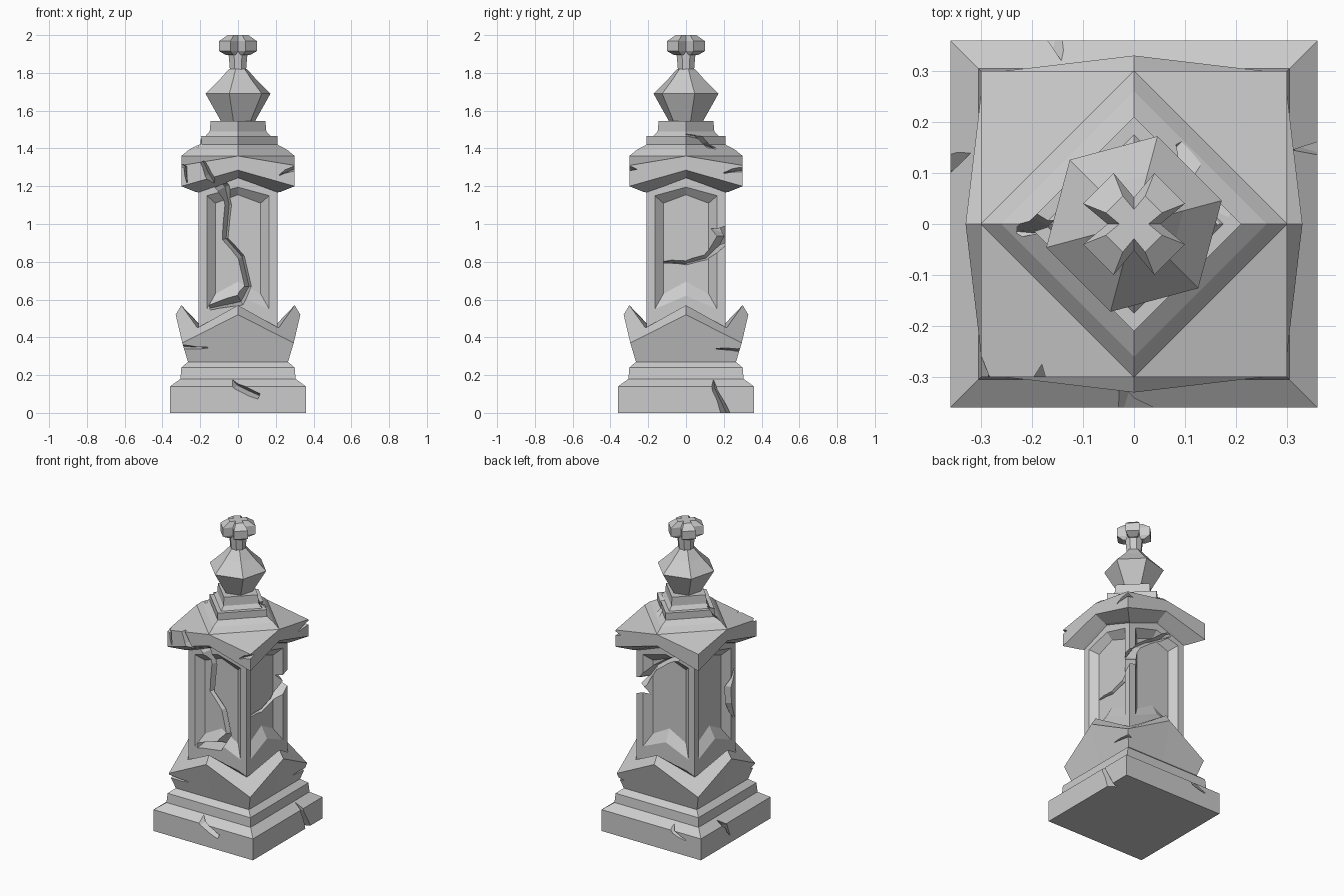
import bpy, bmesh, math
from mathutils import Matrix, Vector

if "Cube" in bpy.data.objects:
    bpy.data.objects.remove(bpy.data.objects["Cube"])


def loft(name, rings, k=0):
    """Closed solid through rings of points, turned k quarter turns about z."""
    bm = bmesh.new()
    loops = [[bm.verts.new(p) for p in r] for r in rings]
    n = len(loops[0])
    for a, b in zip(loops, loops[1:]):
        for i in range(n):
            j = (i + 1) % n
            bm.faces.new((a[i], a[j], b[j], b[i]))
    bm.faces.new(loops[0][::-1])
    bm.faces.new(loops[-1])
    bmesh.ops.remove_doubles(bm, verts=bm.verts, dist=1e-5)
    bmesh.ops.recalc_face_normals(bm, faces=bm.faces)
    bmesh.ops.rotate(bm, verts=bm.verts, matrix=Matrix.Rotation(k * math.pi / 2, 3, 'Z'))
    me = bpy.data.meshes.new(name)
    bm.to_mesh(me)
    bm.free()
    ob = bpy.data.objects.new(name, me)
    bpy.context.collection.objects.link(ob)
    return ob


def gabled(name, specs):
    """Square tiers: each is (corner half width, corner z, side middle distance, middle z)."""
    rings = []
    for c, zc, m, zm in specs:
        ring = []
        for k in range(4):
            rot = Matrix.Rotation(k * math.pi / 2, 3, 'Z')
            ring += [rot @ Vector((-c, -c, zc)), rot @ Vector((0, -m, zm))]
        rings.append(ring)
    return loft(name, rings)


def turned(name, specs, sides, phase):
    """Faceted turning from (radius, z) pairs."""
    return loft(name, [[(r * math.cos(phase + i * math.tau / sides),
                         r * math.sin(phase + i * math.tau / sides), z)
                        for i in range(sides)] for r, z in specs])


def cut(target, cutter):
    mod = target.modifiers.new("cut", 'BOOLEAN')
    mod.operation, mod.solver, mod.object = 'DIFFERENCE', 'EXACT', cutter
    bpy.context.view_layer.objects.active = target
    bpy.ops.object.modifier_apply(modifier=mod.name)
    bpy.data.objects.remove(cutter)


def crack(target, k, dist, depth, path):
    """V-shaped groove along (u, z, half width) points on the face k quarter turns from the front."""
    rings = []
    for i, (u, z, w) in enumerate(path):
        a, b = path[max(i - 1, 0)], path[min(i + 1, len(path) - 1)]
        t = Vector((b[0] - a[0], b[1] - a[1])).normalized()
        nx, nz, out = -t.y * w, t.x * w, -dist - 0.03
        rings.append([(u + nx, out, z + nz), (u - nx, out, z - nz),
                      (u + nx * .3, -dist + depth, z + nz * .3)])
    cut(target, loft("crack_cutter", rings, k))


# Stepped base with four outward-leaning gables
base = gabled("base", [
    (.36, 0, .36, 0), (.36, .14, .36, .14), (.305, .18, .305, .18), (.30, .24, .30, .24),
    (.265, .27, .265, .27), (.295, .37, .33, .52), (.215, .45, .30, .57), (.19, .45, .19, .455)])
crack(base, 0, .36, .05, [(-.07, .21, .03), (-.01, .14, .03), (.05, .11, .03), (.11, .085, .025)])
crack(base, 0, .30, .05, [(-.36, .35, .03), (-.27, .345, .02), (-.16, .345, .004)])
crack(base, 1, .36, .05, [(.13, .22, .02), (.15, .12, .02), (.21, -.02, .04)])
crack(base, 1, .30, .05, [(.36, .335, .02), (.27, .335, .015), (.16, .34, .004)])
crack(base, 2, .36, .04, [(.1, .22, .03), (.16, .13, .02), (.25, .1, .006)])
crack(base, 3, .36, .04, [(-.2, .22, .03), (-.1, .12, .02), (-.06, .05, .005)])

# Shaft with a recessed gabled panel on each side
shaft = gabled("shaft", [(.21, .42, .21, .42), (.21, 1.22, .21, 1.27)])
outer = [(-.165, .55), (0, .62), (.165, .55), (.165, 1.15), (0, 1.195), (-.165, 1.15)]
inner = [(-.12, .63), (0, .695), (.12, .63), (.12, 1.11), (0, 1.155), (-.12, 1.11)]
for k in range(4):
    cut(shaft, loft("panel_cutter", [[(x, y, z) for x, z in pts] for y, pts in
                                     ((-.25, outer), (-.21, outer), (-.17, inner))], k))
crack(shaft, 0, .21, .085, [(-.15, 1.27, .05), (-.08, 1.19, .045), (-.06, 1.1, .045),
                            (-.075, .92, .04), (.01, .82, .045), (.045, .67, .045),
                            (.01, .6, .04), (-.15, .56, .02)])
crack(shaft, 1, .21, .08, [(.26, .98, .06), (.17, .9, .045), (.1, .83, .04),
                           (0, .8, .03), (-.12, .8, .01)])
crack(shaft, 2, .21, .08, [(-.26, .92, .06), (-.16, .97, .05), (-.1, 1.06, .045),
                           (-.02, 1.12, .04), (.1, 1.2, .02)])
crack(shaft, 3, .21, .05, [(.2, 1.0, .01), (.14, .9, .035), (.15, .78, .03), (.2, .68, .01)])

# Gabled cap whose roof turns into a diamond with two steps
cap = gabled("cap", [
    (.20, 1.165, .20, 1.24), (.225, 1.17, .225, 1.25), (.30, 1.2, .30, 1.285),
    (.30, 1.31, .30, 1.36), (.15, 1.36, .30, 1.36), (.13, 1.393, .26, 1.393),
    (.105, 1.42, .21, 1.42), (.105, 1.465, .21, 1.465), (.0875, 1.465, .175, 1.465),
    (.075, 1.49, .15, 1.49), (.0725, 1.545, .145, 1.545)])
crack(cap, 0, .30, .05, [(-.19, 1.33, .02), (-.16, 1.26, .03), (-.12, 1.18, .045)])
crack(cap, 0, .30, .04, [(.34, 1.31, .025), (.28, 1.29, .02), (.22, 1.26, .004)])
crack(cap, 0, .30, .04, [(-.33, 1.33, .02), (-.28, 1.3, .015), (-.27, 1.22, .004)])
crack(cap, 1, .30, .04, [(.34, 1.29, .025), (.28, 1.29, .02), (.2, 1.27, .004)])
crack(cap, 1.5, .15, .04, [(-.12, 1.47, .02), (-.05, 1.46, .025), (0, 1.42, .025), (.05, 1.4, .006)])
crack(cap, 3, .2, .045, [(-.03, 1.5, .03), (.0, 1.45, .03), (.02, 1.4, .006)])

# Six-sided finial and its neck
finial = turned("finial", [(.085, 1.53), (.178, 1.69), (.1, 1.765), (.05, 1.82)],
                6, math.radians(15))
neck = turned("finial_neck", [(.045, 1.80), (.055, 1.91)], 8, math.pi / 8)

# Four-lobed knob on top
quarter = [(.052, 0), (.1, .04), (.04, .1)]
plan = [Matrix.Rotation(k * math.pi / 2, 2) @ Vector(p) for k in range(4) for p in quarter]
knob = loft("top_knob", [[(p.x * s, p.y * s, z) for p in plan] for s, z in
                         ((.65, 1.895), (1, 1.915), (1, 1.968), (.55, 2.0))])
